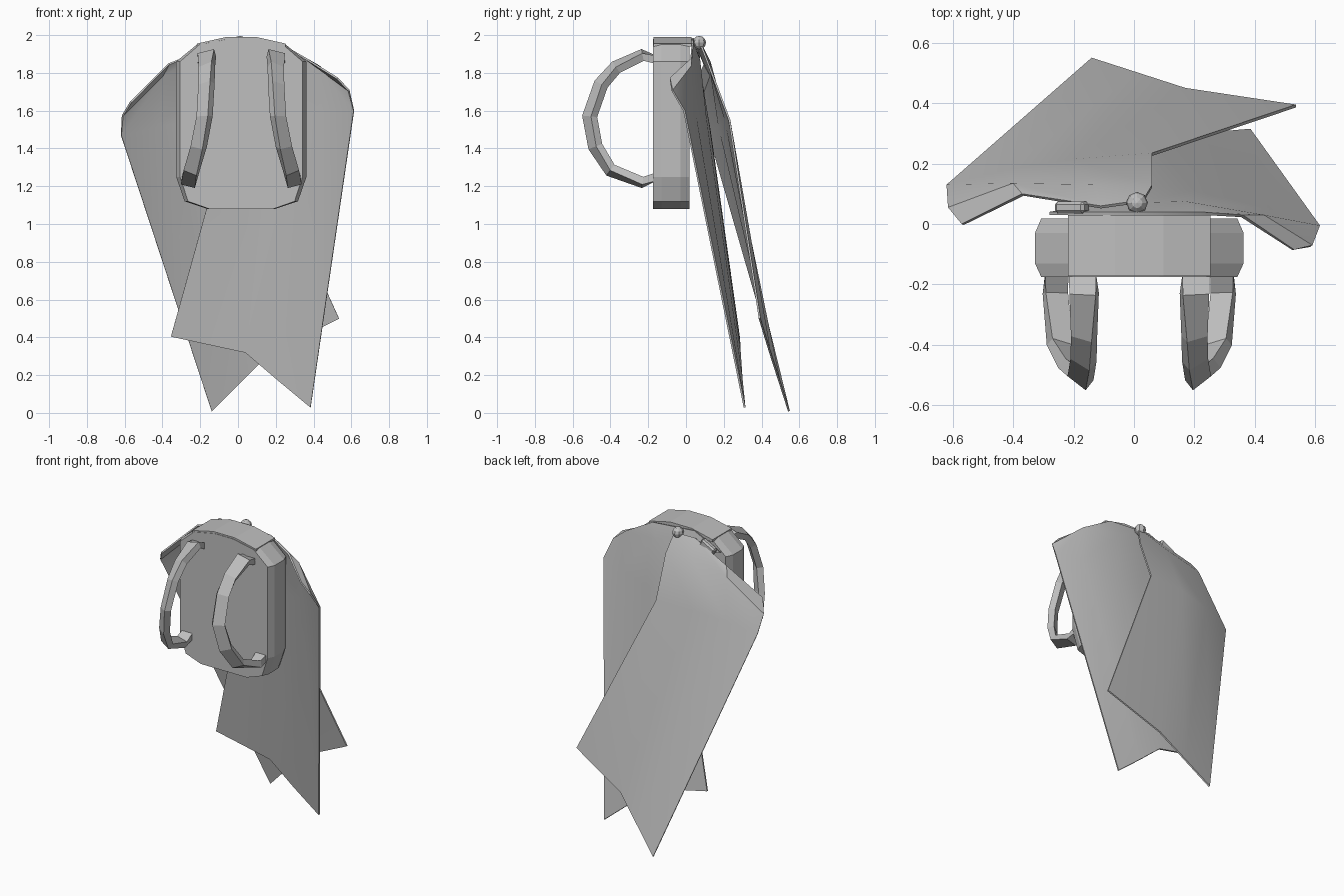
import bpy, bmesh, math
from mathutils import Vector, Matrix

if "Cube" in bpy.data.objects:
    bpy.data.objects.remove(bpy.data.objects["Cube"])

grey = bpy.data.materials.new("plain_grey")
grey.use_nodes = True
COLOUR = (0.52, 0.52, 0.52, 1)
grey.diffuse_color = COLOUR
grey.node_tree.nodes["Principled BSDF"].inputs["Base Color"].default_value = COLOUR


def finish(name, bm, smooth=None):
    bmesh.ops.recalc_face_normals(bm, faces=bm.faces)
    mesh = bpy.data.meshes.new(name)
    bm.to_mesh(mesh)
    bm.free()
    mesh.materials.append(grey)
    obj = bpy.data.objects.new(name, mesh)
    bpy.context.collection.objects.link(obj)
    if smooth:
        bpy.ops.object.select_all(action='DESELECT')
        obj.select_set(True)
        bpy.context.view_layer.objects.active = obj
        bpy.ops.object.shade_smooth_by_angle(angle=math.radians(smooth))


def skin(rings, closed):
    """Join equal-length rows of points with quads; closed rings get end caps."""
    bm = bmesh.new()
    rows = [[bm.verts.new(p) for p in ring] for ring in rings]
    n = len(rows[0])
    for a, b in zip(rows, rows[1:]):
        for i in range(n if closed else n - 1):
            j = (i + 1) % n
            bm.faces.new((a[i], a[j], b[j], b[i]))
    if closed:
        bm.faces.new(rows[0])
        bm.faces.new(rows[-1])
    bmesh.ops.recalc_face_normals(bm, faces=bm.faces)
    return bm


# Pack body: rounded outline, chamfered front and back
MID = 0.0175
half = [(0.18, 1.08), (0.30, 1.12), (0.345, 1.25), (0.345, 1.86), (0.235, 1.95), (0.07, 1.98)]
outline = half + [(-x, z) for x, z in reversed(half)]
finish("pack_body", skin([[(MID + x * s, y, z) for x, z in outline]
                          for y, s in ((-0.175, 0.94), (-0.13, 1), (-0.03, 1), (0.018, 0.94))], True))

# Lid lying over the top of the pack
lid = [(0.235, 1.94), (0.235, 1.955), (0.08, 1.99), (-0.08, 1.99), (-0.235, 1.955), (-0.235, 1.94)]
finish("pack_lid", skin([[(MID + x, y, z) for x, z in lid] for y in (-0.172, 0.03)], True))

# Shoulder straps: twisted flat bands, mirrored about the pack centre
path = [Vector(p) for p in (
    (-0.17, -0.16, 1.87), (-0.165, -0.23, 1.895), (-0.165, -0.37, 1.83), (-0.167, -0.45, 1.74),
    (-0.177, -0.51, 1.57), (-0.208, -0.48, 1.41), (-0.245, -0.40, 1.285), (-0.26, -0.23, 1.22),
    (-0.255, -0.16, 1.25))]
for side, flip in (("right", False), ("left", True)):
    rings = []
    for i, p in enumerate(path):
        t = path[min(i + 1, len(path) - 1)] - path[max(i - 1, 0)]
        out = Vector((0, t.z, -t.y)).normalized()
        twist = math.radians(38) * math.sin(math.pi * i / (len(path) - 1))
        across = Vector((1, 0, 0))
        w = (across * math.cos(twist) + out * math.sin(twist)) * (0.045 if i < 2 else 0.038)
        d = (out * math.cos(twist) - across * math.sin(twist)) * 0.021
        ring = [p + w + d, p - w + d, p - w - d, p + w - d]
        rings.append([(2 * MID - v.x if flip else v.x, v.y, v.z) for v in ring])
    finish(side + "_strap", skin(rings, True))

# Capes: rows run from the gathered top, over the shoulder, to the ragged hem
outer = [
    [(0.03, 0.08, 1.96), (-0.11, 0.06, 1.95), (-0.37, 0.10, 1.85), (-0.57, 0.0, 1.65)],
    [(0.06, 0.13, 1.83), (-0.13, 0.13, 1.86), (-0.40, 0.135, 1.79), (-0.615, 0.055, 1.575)],
    [(0.06, 0.235, 1.55), (-0.20, 0.215, 1.55), (-0.42, 0.18, 1.52), (-0.62, 0.13, 1.47)],
    [(0.535, 0.395, 0.5), (0.17, 0.45, 0.32), (0.015, 0.50, 0.165), (-0.14, 0.55, 0.01)]]
inner = [
    [(-0.28, 0.04, 1.89), (-0.09, 0.04, 1.985), (0.22, 0.04, 1.96), (0.36, 0.03, 1.88), (0.53, -0.085, 1.775)],
    [(-0.10, 0.07, 1.83), (0.0, 0.07, 1.86), (0.17, 0.075, 1.87), (0.43, 0.03, 1.84), (0.59, -0.07, 1.71)],
    [(-0.05, 0.13, 1.50), (0.06, 0.125, 1.52), (0.20, 0.11, 1.55), (0.45, 0.05, 1.60), (0.615, -0.005, 1.60)],
    [(-0.355, 0.285, 0.405), (-0.16, 0.288, 0.363), (0.04, 0.29, 0.32), (0.21, 0.30, 0.175), (0.385, 0.315, 0.03)]]
for name, rows in (("outer_cape", outer), ("inner_cape", inner)):
    bm = skin(rows, False)
    bmesh.ops.solidify(bm, geom=bm.faces[:], thickness=0.01)
    finish(name, bm, 40)

# Round knot on the outer cape
bm = bmesh.new()
bmesh.ops.create_uvsphere(bm, u_segments=8, v_segments=6, radius=0.036,
                          matrix=Matrix.Translation((0.01, 0.07, 1.96)))
finish("outer_knot", bm)

# Flat clasp on the inner cape
bm = bmesh.new()
bmesh.ops.create_cube(bm, size=1, matrix=Matrix.Translation((-0.205, 0.055, 1.915))
                      @ Matrix.Rotation(math.radians(-28), 4, 'Y')
                      @ Matrix.Diagonal((0.11, 0.04, 0.05, 1)))
bmesh.ops.bevel(bm, geom=bm.edges[:], offset=0.01, segments=1, affect='EDGES')
finish("inner_clasp", bm)
